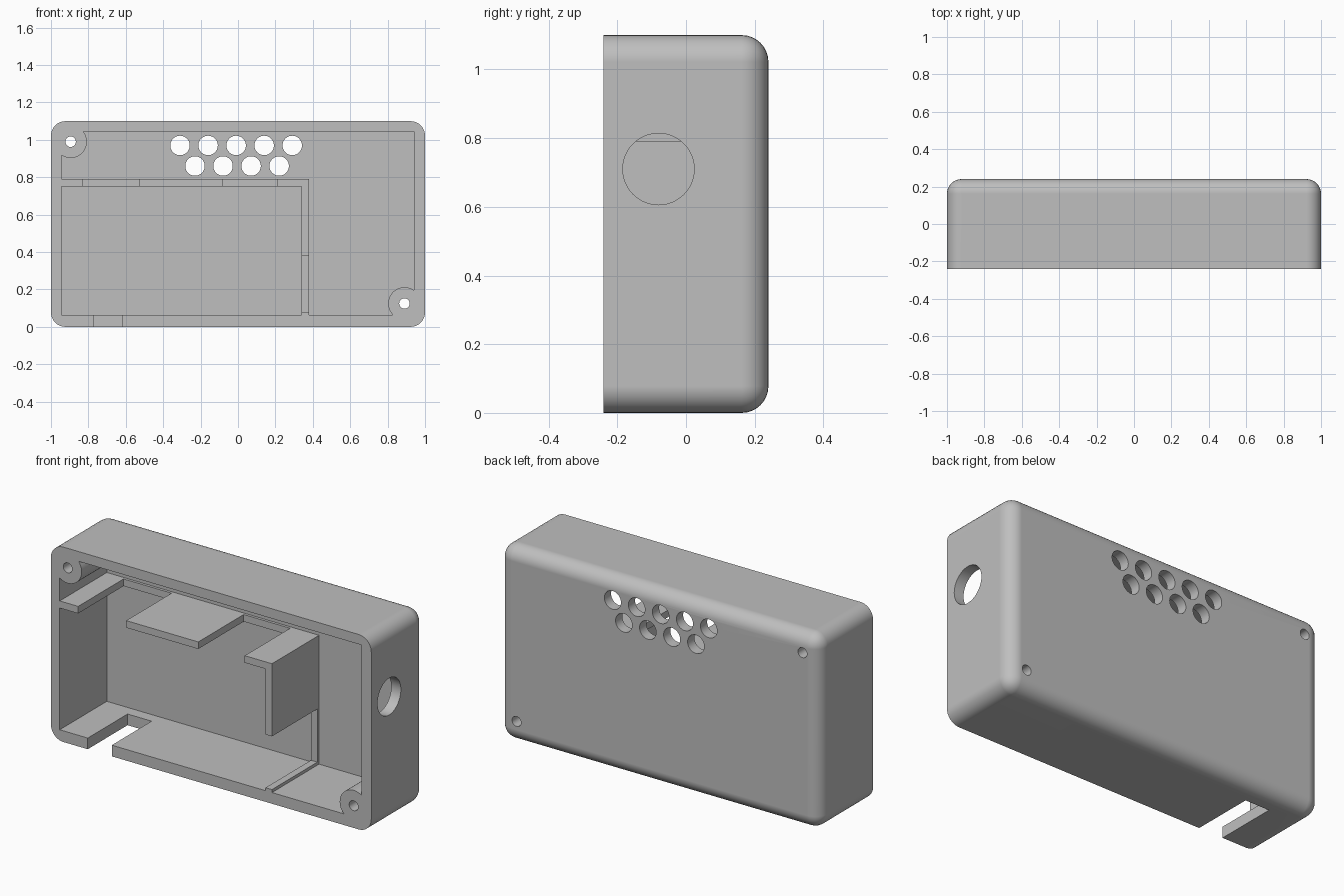
import bpy, bmesh, math
from mathutils import Matrix, Vector

default = bpy.data.objects.get("Cube")
if default:
    bpy.data.objects.remove(default, do_unlink=True)

FRONT, BACK, FLOOR = -0.24, 0.24, 0.18
HEIGHT, FILLET = 1.1, 0.078
PAST = -0.4          # tools run past the open front

grey = bpy.data.materials.new("light grey plastic")
grey.use_nodes = True
colour = (0.52, 0.52, 0.52, 1)
grey.diffuse_color = colour
grey.node_tree.nodes["Principled BSDF"].inputs["Base Color"].default_value = colour


def finish(bm, name):
    bmesh.ops.recalc_face_normals(bm, faces=bm.faces)
    mesh = bpy.data.meshes.new(name)
    bm.to_mesh(mesh)
    bm.free()
    mesh.materials.append(grey)
    obj = bpy.data.objects.new(name, mesh)
    bpy.context.collection.objects.link(obj)
    return obj


def box(name, x, y, z, rounded=False):
    """Box from (min, max) ranges; rounded fillets all but the front rim."""
    bm = bmesh.new()
    bmesh.ops.create_cube(bm, size=1)
    for v in bm.verts:
        v.co = [r[0] if c < 0 else r[1] for c, r in zip(v.co, (x, y, z))]
    if rounded:
        edges = [e for e in bm.edges
                 if max(v.co.y for v in e.verts) > 0]
        bmesh.ops.bevel(bm, geom=edges, offset=FILLET, segments=8,
                        profile=0.5, affect='EDGES', clamp_overlap=True)
    return finish(bm, name)


def rod(name, centre, radius, length, axis):
    bm = bmesh.new()
    turn = Matrix.Rotation(math.pi / 2, 4, 'X' if axis == 'Y' else 'Y')
    bmesh.ops.create_cone(bm, cap_ends=True, segments=48, radius1=radius,
                          radius2=radius, depth=length,
                          matrix=Matrix.Translation(Vector(centre)) @ turn)
    return finish(bm, name)


def subtract(target, tool):
    mod = target.modifiers.new("cut", 'BOOLEAN')
    mod.operation, mod.solver, mod.object = 'DIFFERENCE', 'EXACT', tool
    bpy.context.view_layer.update()
    graph = bpy.context.evaluated_depsgraph_get()
    result = bpy.data.meshes.new_from_object(target.evaluated_get(graph))
    target.modifiers.clear()
    target.data = result
    bpy.data.objects.remove(tool, do_unlink=True)


# Outer case
case = box("case", (-1, 1), (FRONT, BACK), (0, HEIGHT), rounded=True)

# Cavity shape, with bosses and ribs left standing
cavity = box("cavity", (-0.945, 0.94), (-0.3, FLOOR), (0.063, 1.045))
bosses = [(-0.895, 0.99), (0.89, 0.125)]
for x, z in bosses:
    subtract(cavity, rod("boss", (x, 0, z), 0.087, 1, 'Y'))

# Low ridge around the compartment, an L in plan
rib_x, rib_z = (0.34, 0.38), (0.75, 0.79)
ridge = (0.165, 0.3)
subtract(cavity, box("ridge_top", (-0.97, 0.38), ridge, rib_z))
subtract(cavity, box("ridge_side", rib_x, ridge, (0.03, 0.77)))

# Full-depth retaining ribs
full = (PAST, 0.3)
for x in ((-0.97, -0.83), (-0.53, -0.08), (0.21, 0.38)):
    subtract(cavity, box("shelf", x, full, rib_z))
for z in ((0.38, 0.77), (0.03, 0.08)):
    subtract(cavity, box("divider", rib_x, full, z))

subtract(case, cavity)

# Screw holes
for x, z in bosses:
    subtract(case, rod("screw_hole", (x, 0, z), 0.028, 1, 'Y'))

# Two staggered rows of vents
for start, count, z in ((-0.31, 5, 0.97), (-0.23, 4, 0.86)):
    for i in range(count):
        subtract(case, rod("vent", (start + 0.15 * i, 0.2, z), 0.052, 0.3, 'Y'))

# Side port and bottom cable slot
subtract(case, rod("port", (1, -0.08, 0.71), 0.104, 0.3, 'X'))
subtract(case, box("slot", (-0.77, -0.62), (PAST, 0.115), (-0.1, 0.09)))

# Smooth fillets and holes, crisp edges elsewhere
bpy.ops.object.select_all(action='DESELECT')
case.select_set(True)
bpy.context.view_layer.objects.active = case
bpy.ops.object.shade_smooth_by_angle(angle=math.radians(30))
weighted = case.modifiers.new("even_shading", 'WEIGHTED_NORMAL')
weighted.keep_sharp = True
